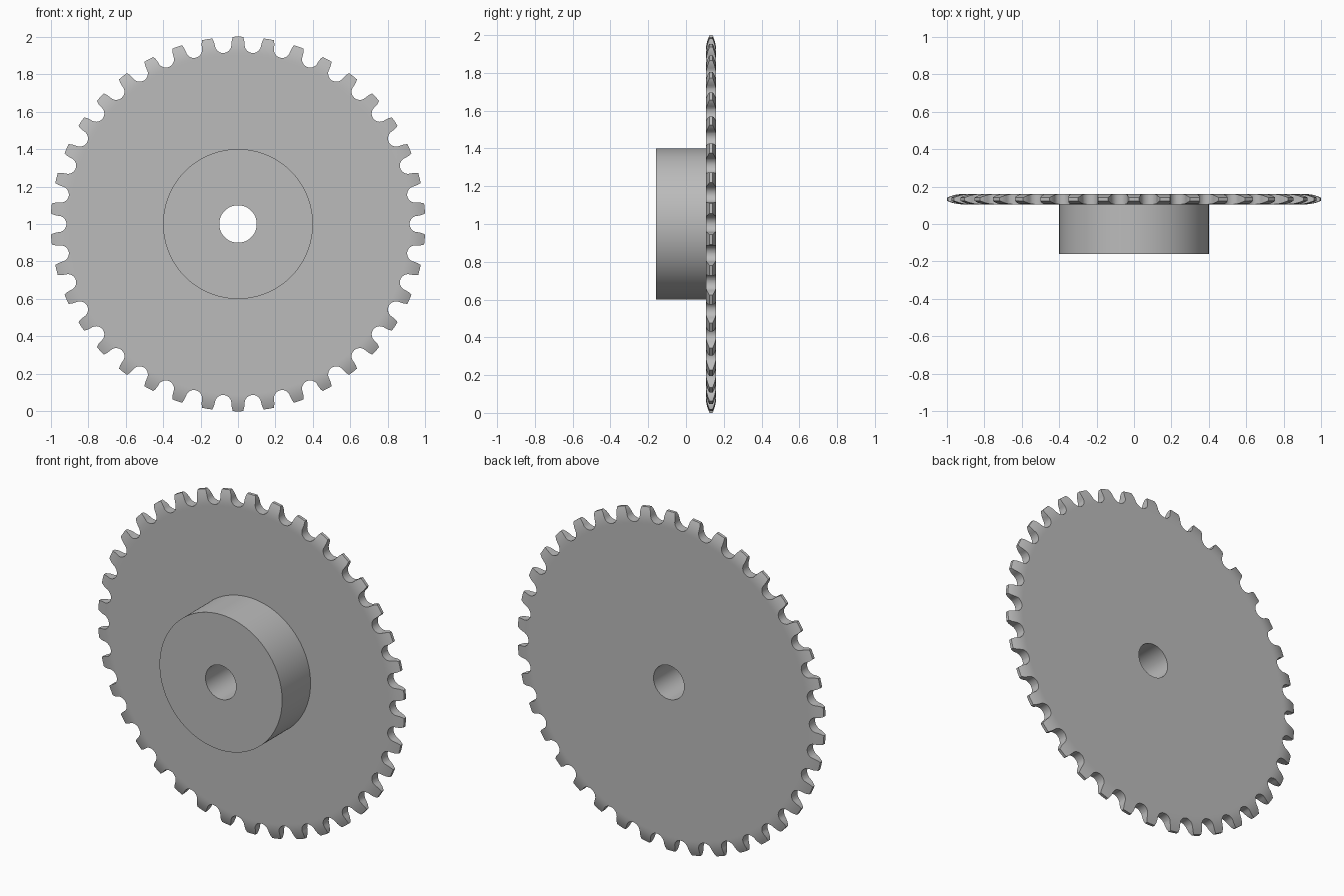
import bpy, bmesh
from math import pi, sin, cos, radians
from mathutils import Matrix, Vector

cube = bpy.data.objects.get("Cube")
if cube:
    bpy.data.objects.remove(cube, do_unlink=True)

TEETH = 38
SEGMENTS = TEETH * 4
BORE, HUB_R, TIP_R, TAPER_R = 0.1, 0.4, 1.0, 0.915
HUB_FRONT, PLATE_FRONT, PLATE_BACK = -0.16, 0.105, 0.16
AXLE = Vector((0, 0, 1))

steel = bpy.data.materials.new("steel grey")
steel.use_nodes = True
grey = (0.5, 0.5, 0.5, 1)
steel.diffuse_color = grey
steel.node_tree.nodes["Principled BSDF"].inputs["Base Color"].default_value = grey


def add_object(name, bm):
    bmesh.ops.recalc_face_normals(bm, faces=bm.faces)
    mesh = bpy.data.meshes.new(name)
    bm.to_mesh(mesh)
    bm.free()
    mesh.materials.append(steel)
    obj = bpy.data.objects.new(name, mesh)
    bpy.context.collection.objects.link(obj)
    return obj


def lathe(name, profile):
    """Turn a closed (radius, y) profile around the axle."""
    bm = bmesh.new()
    rings = []
    for i in range(SEGMENTS):
        a = 2 * pi * i / SEGMENTS
        rings.append([bm.verts.new(AXLE + Vector((r * sin(a), y, r * cos(a))))
                      for r, y in profile])
    n = len(profile)
    for i in range(SEGMENTS):
        p, q = rings[i], rings[(i + 1) % SEGMENTS]
        for j in range(n):
            k = (j + 1) % n
            bm.faces.new((p[j], p[k], q[k], q[j]))
    return add_object(name, bm)


def smooth(obj):
    bpy.ops.object.select_all(action='DESELECT')
    obj.select_set(True)
    bpy.context.view_layer.objects.active = obj
    bpy.ops.object.shade_smooth_by_angle(angle=radians(30))


# Hub: short cylinder with a bore
hub = lathe("hub", [(BORE, HUB_FRONT), (HUB_R, HUB_FRONT),
                    (HUB_R, PLATE_FRONT), (BORE, PLATE_FRONT)])

# Plate: thin disc whose rim rounds in towards the tooth tips
mid = (PLATE_FRONT + PLATE_BACK) / 2
half = (PLATE_BACK - PLATE_FRONT) / 2
STEPS = 6
rim = []
for i in range(STEPS + 1):
    t = i / STEPS
    rim.append((TAPER_R + (TIP_R - TAPER_R) * t, half - 0.019 * t * t))
rim.insert(0, (TAPER_R - 0.01, half))
profile = [(BORE, mid - half)] + [(r, mid - h) for r, h in rim]
profile += [(r, mid + h) for r, h in reversed(rim)] + [(BORE, mid + half)]
plate = lathe("toothed_plate", profile)

# Roller notches: round-bottomed prisms with flaring walls
SEAT_R, SEAT_CENTRE = 0.044, 0.96
outline = [(0.075, 1.06), (0.056, TIP_R), (0.048, 0.98)]
outline += [(SEAT_R * cos(a), SEAT_CENTRE - SEAT_R * sin(a))
            for a in (pi * i / 14 for i in range(15))]
outline += [(-0.048, 0.98), (-0.056, TIP_R), (-0.075, 1.06)]
bm = bmesh.new()
for i in range(TEETH):
    turn = Matrix.Rotation(2 * pi * (i + 0.5) / TEETH, 4, 'Y')
    verts = [bm.verts.new(AXLE + turn @ Vector((x, 0, z))) for x, z in outline]
    face = bm.faces.new(verts)
    ext = bmesh.ops.extrude_face_region(bm, geom=[face])["geom"]
    bmesh.ops.translate(bm, vec=(0, 0.3, 0),
                        verts=[v for v in ext if isinstance(v, bmesh.types.BMVert)])
cutter = add_object("notch_cutter", bm)
cutter.hide_render = True

cut = plate.modifiers.new("notches", 'BOOLEAN')
cut.operation, cut.solver, cut.object = 'DIFFERENCE', 'EXACT', cutter
bpy.context.view_layer.objects.active = plate
bpy.ops.object.modifier_apply(modifier=cut.name)
bpy.data.objects.remove(cutter, do_unlink=True)

for part in (hub, plate):
    smooth(part)
